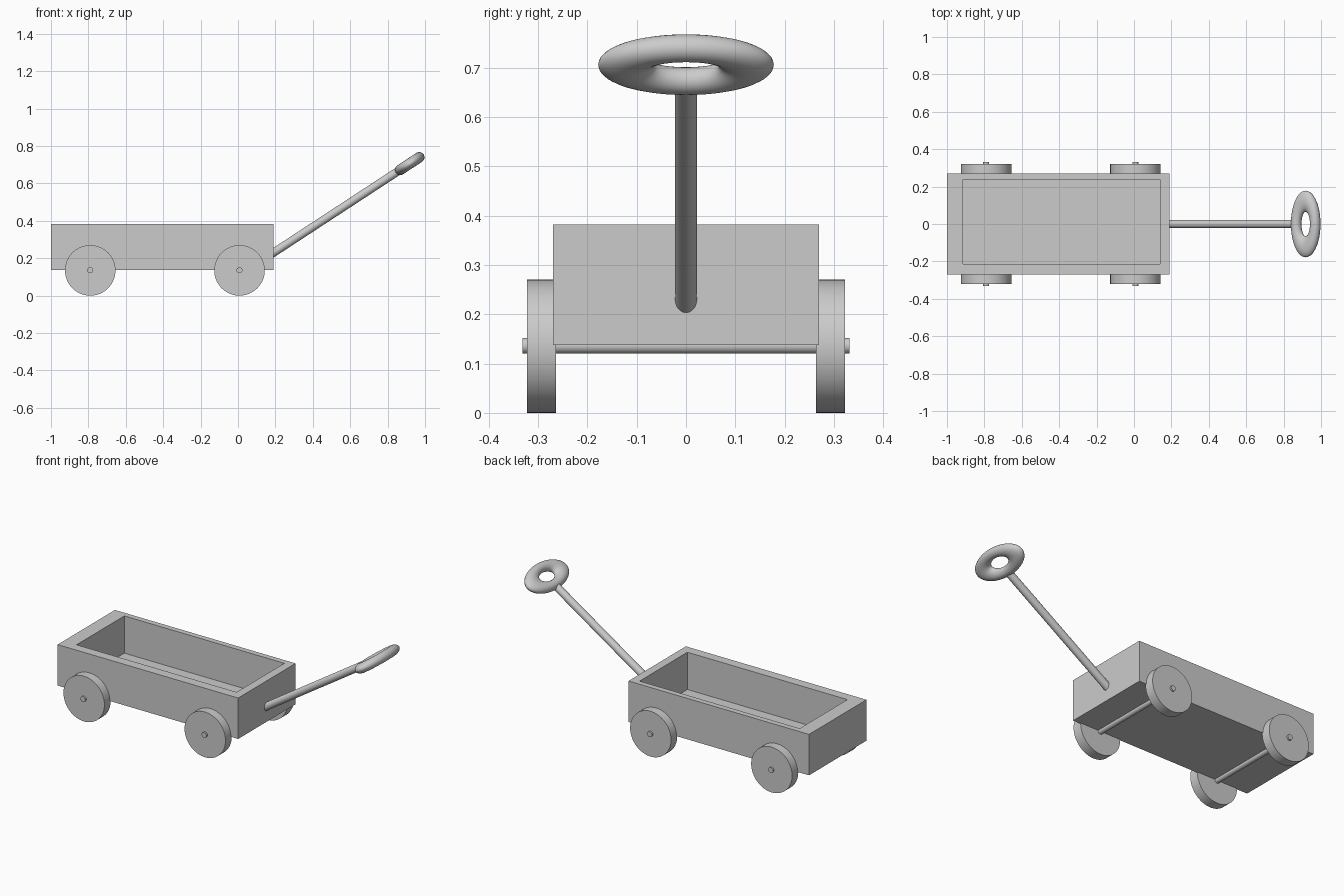
import bpy, bmesh, math
from mathutils import Vector

if "Cube" in bpy.data.objects:
    bpy.data.objects.remove(bpy.data.objects["Cube"])


def smooth(obj):
    bpy.ops.object.shade_smooth_by_angle(angle=math.radians(35))
    return obj


def rod(name, start, end, radius, sides=48):
    """Capped cylinder between two points."""
    a, b = Vector(start), Vector(end)
    bpy.ops.mesh.primitive_cylinder_add(
        vertices=sides, radius=radius, depth=(b - a).length, location=(a + b) / 2,
        rotation=(b - a).to_track_quat('Z', 'Y').to_euler())
    obj = bpy.context.object
    obj.name = name
    return smooth(obj)


def open_box(name, outer, inner, z_bottom, z_floor, z_top):
    """Box with a rectangular recess; outer and inner are (x0, x1, y0, y1)."""
    bm = bmesh.new()

    def ring(r, z):
        x0, x1, y0, y1 = r
        return [bm.verts.new((x, y, z)) for x, y in
                ((x0, y0), (x1, y0), (x1, y1), (x0, y1))]

    rings = [ring(outer, z_bottom), ring(outer, z_top),
             ring(inner, z_top), ring(inner, z_floor)]
    for lo, hi in zip(rings, rings[1:]):
        for i in range(4):
            j = (i + 1) % 4
            bm.faces.new((lo[i], lo[j], hi[j], hi[i]))
    bm.faces.new(rings[0][::-1])
    bm.faces.new(rings[-1])
    bmesh.ops.recalc_face_normals(bm, faces=bm.faces)
    mesh = bpy.data.meshes.new(name)
    bm.to_mesh(mesh)
    bm.free()
    obj = bpy.data.objects.new(name, mesh)
    bpy.context.collection.objects.link(obj)
    return obj


# Wagon bed
open_box("wagon_bed", (-1.0, 0.19, -0.27, 0.27), (-0.915, 0.14, -0.213, 0.237),
         0.138, 0.16, 0.382)

# Axles and wheels
for label, x in (("rear", -0.79), ("front", 0.008)):
    rod(f"{label}_axle", (x, -0.332, 0.136), (x, 0.332, 0.136), 0.016, 32)
    for side, s in (("left", 1), ("right", -1)):
        rod(f"{label}_{side}_wheel", (x, s * 0.264, 0.135), (x, s * 0.322, 0.135),
            0.135, 64)

# Pull handle: slanted shaft ending in a flattened ring grip
grip = Vector((0.918, 0, 0.706))
slope = math.radians(33.2)
along = Vector((math.cos(slope), 0, math.sin(slope)))
rod("handle_shaft", grip - along * 0.885, grip - along * 0.06, 0.022, 32)

bpy.ops.mesh.primitive_torus_add(
    major_segments=64, minor_segments=24, major_radius=0.1215, minor_radius=0.0565,
    location=grip, rotation=(0, -slope, 0))
ring_grip = bpy.context.object
ring_grip.name = "handle_grip"
ring_grip.scale = (0.5, 1, 0.5)
smooth(ring_grip)
